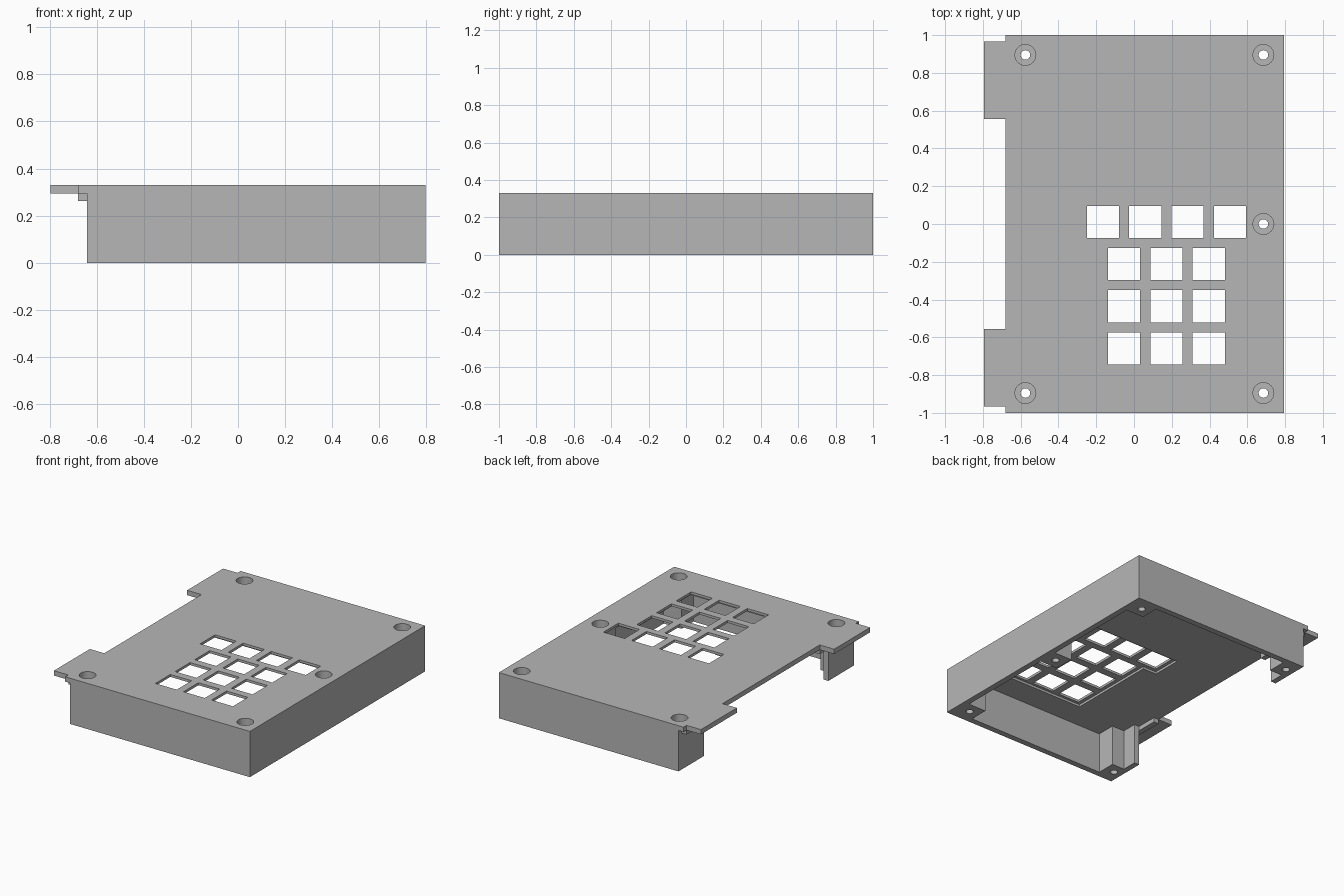
import bpy, bmesh, math

if "Cube" in bpy.data.objects:
    bpy.data.objects.remove(bpy.data.objects["Cube"])

grey = bpy.data.materials.new("plain_grey")
grey.diffuse_color = (0.47, 0.47, 0.47, 1)
grey.use_nodes = True
grey.node_tree.nodes["Principled BSDF"].inputs["Base Color"].default_value = grey.diffuse_color


def mirrored(half):
    """Close a half outline (y > 0) with its mirror image across y = 0."""
    return half + [(x, -y) for x, y in reversed(half)]


def prism(name, outline, z0, z1):
    """Extrude a flat outline from z0 to z1."""
    bm = bmesh.new()
    face = bm.faces.new([bm.verts.new((x, y, z0)) for x, y in outline])
    ext = bmesh.ops.extrude_face_region(bm, geom=[face])
    verts = [g for g in ext["geom"] if isinstance(g, bmesh.types.BMVert)]
    bmesh.ops.translate(bm, verts=verts, vec=(0, 0, z1 - z0))
    bmesh.ops.recalc_face_normals(bm, faces=bm.faces)
    mesh = bpy.data.meshes.new(name)
    bm.to_mesh(mesh)
    bm.free()
    mesh.materials.append(grey)
    ob = bpy.data.objects.new(name, mesh)
    bpy.context.collection.objects.link(ob)
    return ob


def box(name, x0, x1, y0, y1, z0, z1):
    return prism(name, [(x0, y0), (x1, y0), (x1, y1), (x0, y1)], z0, z1)


def disc(name, x, y, r, z0, z1, n=32):
    ring = [(x + r * math.cos(2 * math.pi * i / n),
             y + r * math.sin(2 * math.pi * i / n)) for i in range(n)]
    return prism(name, ring, z0, z1)


def boolean(target, tool, operation):
    """Apply an exact boolean and throw the tool away."""
    mod = target.modifiers.new("cut", "BOOLEAN")
    mod.operation, mod.solver, mod.object = operation, "EXACT", tool
    bpy.context.view_layer.objects.active = target
    bpy.ops.object.modifier_apply(modifier=mod.name)
    bpy.data.objects.remove(tool)


# Top plate with two tabs on the open side
case = prism("keypad_case", mirrored([
    (0.795, 1), (-0.68, 1), (-0.68, 0.965), (-0.795, 0.965),
    (-0.795, 0.555), (-0.68, 0.555)]), 0.295, 0.33)

# Outer walls and screw posts in one profile
walls = prism("walls", mirrored([
    (0.61, 0.075), (0.752, 0.075), (0.752, 0.82), (0.61, 0.82), (0.61, 0.957),
    (-0.50, 0.957), (-0.50, 0.82), (-0.60, 0.82), (-0.60, 0.71),
    (-0.64, 0.71), (-0.64, 1), (0.795, 1)]), 0, 0.31)
boolean(case, walls, "UNION")

# Lips under the tabs
for s in (-1, 1):
    y0, y1 = sorted((s * 0.555, s * 0.965))
    boolean(case, box("lip", -0.68, -0.64, y0, y1, 0.263, 0.31), "UNION")

# Thinned area under the keys
recess = box("recess", -0.275, 0.605, -0.10, 0.12, 0.25, 0.312)
boolean(recess, box("recess_block", -0.165, 0.50, -0.765, -0.05, 0.25, 0.312), "UNION")
boolean(case, recess, "DIFFERENCE")

# Key openings: a row of four above three rows of three
size, pitch = 0.17, 0.2245
keys = [(-0.165 + i * pitch, 0.01) for i in range(4)]
keys += [(-0.053 + i * pitch, -0.211 - j * pitch) for j in range(3) for i in range(3)]
for x, y in keys:
    boolean(case, box("key_cut", x - size / 2, x + size / 2,
                      y - size / 2, y + size / 2, 0.2, 0.4), "DIFFERENCE")

# Counterbored screw holes
for x, y in ((-0.575, 0.895), (0.685, 0.895), (0.685, 0),
             (0.685, -0.895), (-0.575, -0.895)):
    boolean(case, disc("screw_cut", x, y, 0.025, -0.1, 0.4), "DIFFERENCE")
    boolean(case, disc("head_cut", x, y, 0.055, 0.12, 0.4), "DIFFERENCE")

# Smooth round holes, sharp everywhere else
bpy.ops.object.select_all(action="DESELECT")
case.select_set(True)
bpy.context.view_layer.objects.active = case
bpy.ops.object.shade_smooth_by_angle(angle=math.radians(30))
